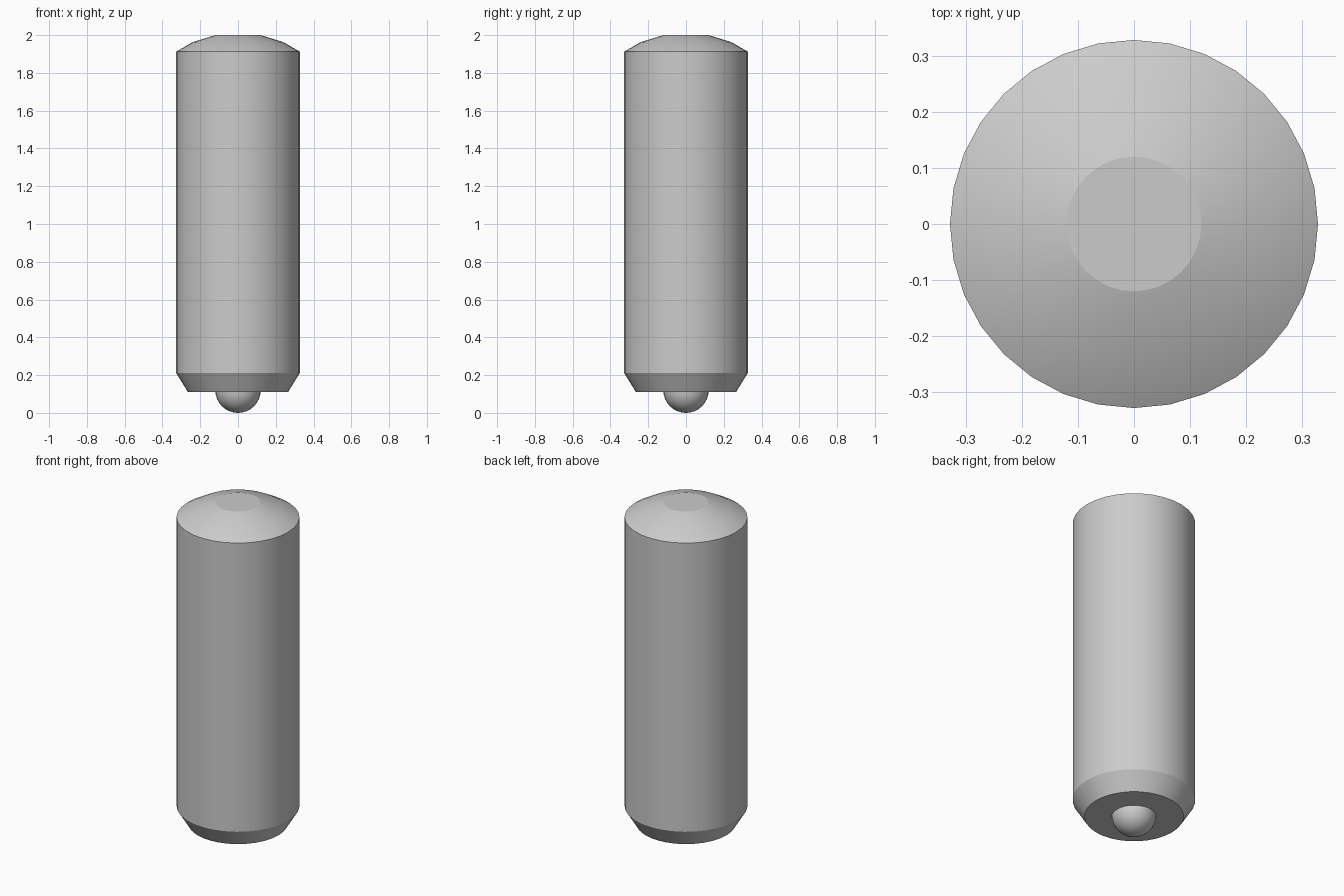
import bpy, bmesh, math

if "Cube" in bpy.data.objects:
    bpy.data.objects.remove(bpy.data.objects["Cube"])

SIDES = 32

grey = bpy.data.materials.new("light_grey")
grey.diffuse_color = (0.6, 0.6, 0.6, 1)
grey.use_nodes = True
grey.node_tree.nodes["Principled BSDF"].inputs["Base Color"].default_value = grey.diffuse_color


def lathe(name, profile, angle):
    """Spin (radius, z) points around z; radius 0 makes a pole."""
    bm = bmesh.new()
    rings = []
    for r, z in profile:
        n = SIDES if r > 0 else 1
        rings.append([bm.verts.new((r * math.cos(2 * math.pi * i / SIDES),
                                    r * math.sin(2 * math.pi * i / SIDES), z))
                      for i in range(n)])
    for a, b in zip(rings, rings[1:]):
        for i in range(SIDES):
            j = (i + 1) % SIDES
            if len(a) == 1:
                bm.faces.new((a[0], b[j], b[i]))
            else:
                bm.faces.new((a[i], a[j], b[j], b[i]))
    # flat caps on open ends
    for ring in (rings[0], rings[-1]):
        if len(ring) > 1:
            bm.faces.new(ring)
    bmesh.ops.recalc_face_normals(bm, faces=bm.faces)
    me = bpy.data.meshes.new(name)
    bm.to_mesh(me)
    bm.free()
    me.materials.append(grey)
    ob = bpy.data.objects.new(name, me)
    bpy.context.collection.objects.link(ob)
    bpy.ops.object.select_all(action='DESELECT')
    ob.select_set(True)
    bpy.context.view_layer.objects.active = ob
    bpy.ops.object.shade_smooth_by_angle(angle=math.radians(angle))
    # keep the flat caps flat
    for p in me.polygons:
        if len(p.vertices) == SIDES:
            p.use_smooth = False
    return ob


# chamfered cylinder with a shallow domed top
lathe("pin_body", [(0.265, 0.11), (0.328, 0.212), (0.328, 1.912),
                   (0.24, 1.963), (0.12, 2.0)], 30)

# ball tip, lower half showing under the body
R = 0.12
ball = [(0 if k == 0 else R * math.sin(math.pi / 2 * k / 8),
         R - R * math.cos(math.pi / 2 * k / 8)) for k in range(9)]
lathe("ball_tip", ball, 40)
